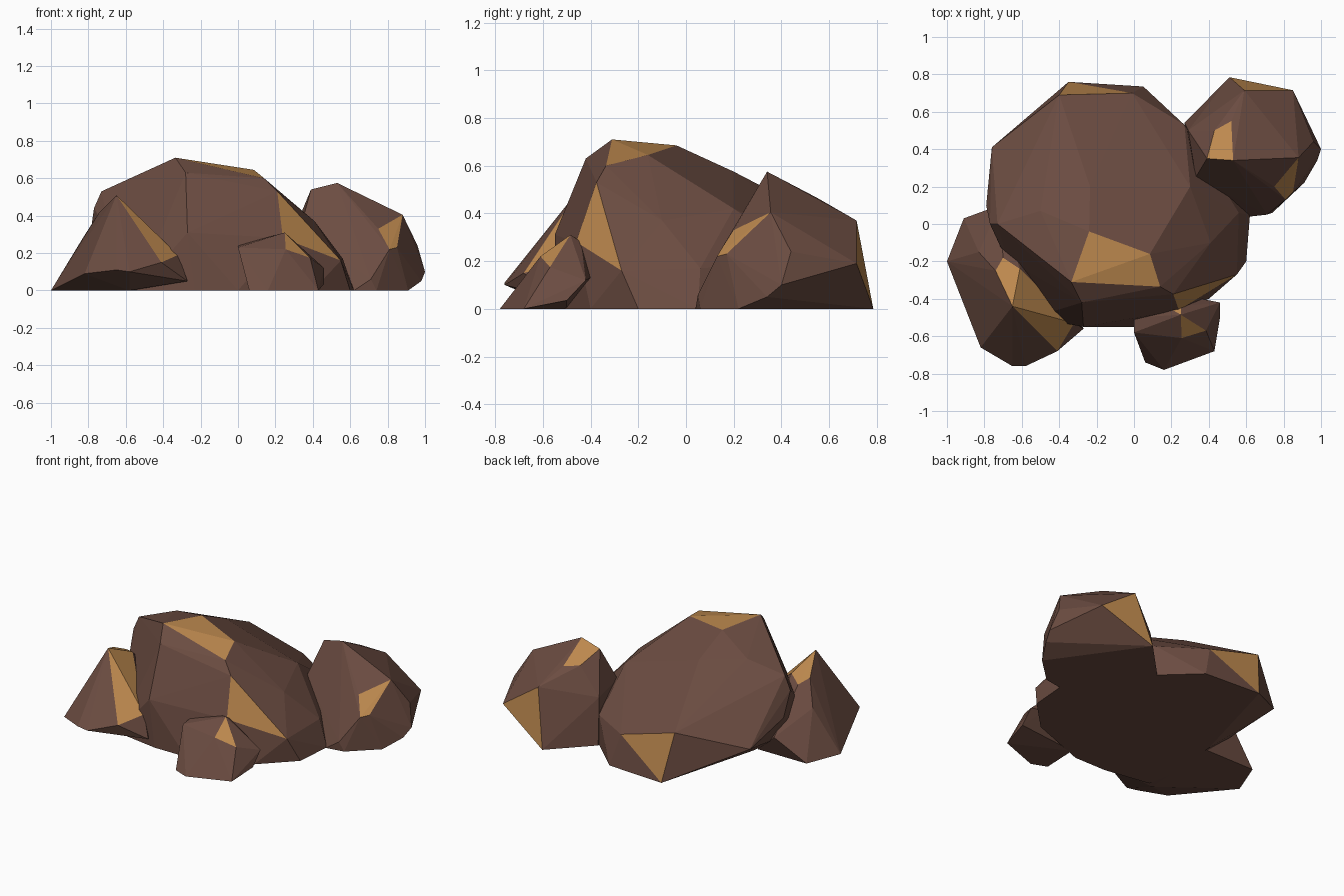
import bpy
import bmesh

cube = bpy.data.objects.get("Cube")
if cube:
    bpy.data.objects.remove(cube, do_unlink=True)


def make_material(name, colour):
    material = bpy.data.materials.new(name)
    material.use_nodes = True
    material.diffuse_color = colour
    material.node_tree.nodes["Principled BSDF"].inputs["Base Color"].default_value = colour
    return material


brown_stone = make_material("brown stone", (.147, .072, .053, 1))
golden_ore = make_material("golden ore", (.51, .25, .077, 1))


def make_boulder(name, ground, waist, crown, veins):
    """Wrap a faceted skin around the rings; facets spanning one vein become ore."""
    bm = bmesh.new()
    base = [(x, y, 0) for x, y in ground]
    vein_points = [point for vein in veins for point in vein]
    for point in dict.fromkeys(base + waist + crown + vein_points):
        bm.verts.new(point)
    hull = bmesh.ops.convex_hull(bm, input=bm.verts[:])
    spare = {v for key in ("geom_interior", "geom_unused") for v in hull[key]
             if isinstance(v, bmesh.types.BMVert)}
    bmesh.ops.delete(bm, geom=list(spare), context="VERTS")
    bmesh.ops.recalc_face_normals(bm, faces=bm.faces[:])

    # Ore facets
    def key(point):
        return tuple(round(value, 3) for value in point)

    ore_sets = [{key(point) for point in vein} for vein in veins]
    for face in bm.faces:
        corners = {key(vert.co) for vert in face.verts}
        face.material_index = int(any(corners <= ore for ore in ore_sets))
        face.smooth = False

    mesh = bpy.data.meshes.new(name)
    bm.to_mesh(mesh)
    bm.free()
    mesh.materials.append(brown_stone)
    mesh.materials.append(golden_ore)
    boulder = bpy.data.objects.new(name, mesh)
    bpy.context.collection.objects.link(boulder)
    return boulder


# Large central boulder
make_boulder(
    "main_boulder",
    ground=[(-.35, .76), (.05, .735), (.28, .52), (.62, .05), (.6, -.2), (.4, -.4),
            (0, -.55), (-.23, -.55), (-.54, -.5), (-.58, -.28), (-.54, .06)],
    waist=[(-.79, .1, .3), (-.76, .41, .2), (-.27, -.55, .31), (-.68, -.19, .3),
           (.56, .06, .17), (.27, .53, .2)],
    crown=[(-.73, 0, .53), (-.77, 0, .44), (-.28, -.42, .63), (.41, -.1, .37),
           (.3, .2, .42), (-.5, .07, .605), (-.43, .2, .55)],
    veins=[
        [(-.24, -.04, .685), (.085, -.16, .645), (.14, -.335, .6), (-.335, -.31, .71)],
        [(-.24, -.04, .685), (-.235, .2, .575), (-.4, .69, .32)],
        [(.21, -.375, .53), (.24, -.46, .28), (.55, -.27, .16)],
        [(-.35, .76, 0), (-.4, .69, .32), (-.01, .7, .21)],
    ],
)

# Pointed boulder at the front right
make_boulder(
    "pointed_boulder",
    ground=[(-1, -.2), (-.58, -.52), (-.91, .03), (-.55, .03)],
    waist=[(-.82, -.66, .09), (-.65, -.76, .11), (-.58, -.76, .1),
           (-.27, -.56, .05), (-.72, .1, .15)],
    crown=[(-.83, -.15, .28)],
    veins=[
        [(-.65, -.44, .51), (-.74, -.25, .42), (-.7, -.18, .39), (-.61, -.24, .42)],
        [(-.65, -.44, .51), (-.61, -.24, .42), (-.32, -.53, .19), (-.41, -.68, .15)],
    ],
)

# Round boulder at the back left
make_boulder(
    "round_boulder",
    ground=[(.27, .54), (.33, .2), (.62, .04), (.74, .06), (.91, .22), (.51, .785)],
    waist=[(.98, .34, .05), (1, .4, .1), (.96, .44, .24), (.29, .5, .3),
           (.33, .25, .32), (.71, .05, .06)],
    crown=[],
    veins=[
        [(.53, .34, .575), (.39, .35, .54), (.43, .5, .475), (.52, .55, .465)],
        [(.88, .355, .405), (.75, .2, .33), (.81, .13, .22), (.85, .17, .23)],
        [(.59, .715, .37), (.85, .715, .19), (.51, .785, 0)],
    ],
)

# Small boulder at the front
make_boulder(
    "small_boulder",
    ground=[(.06, -.74), (.16, -.78), (.43, -.68), (.07, -.5)],
    waist=[(.46, -.5, .035), (.46, -.42, .12), (.36, -.4, .13)],
    crown=[(0, -.58, .23), (0, -.5, .24)],
    veins=[
        [(.25, -.485, .31), (.255, -.61, .22), (.385, -.57, .175)],
        [(.25, -.485, .31), (.19, -.45, .29), (.25, -.44, .28)],
    ],
)
